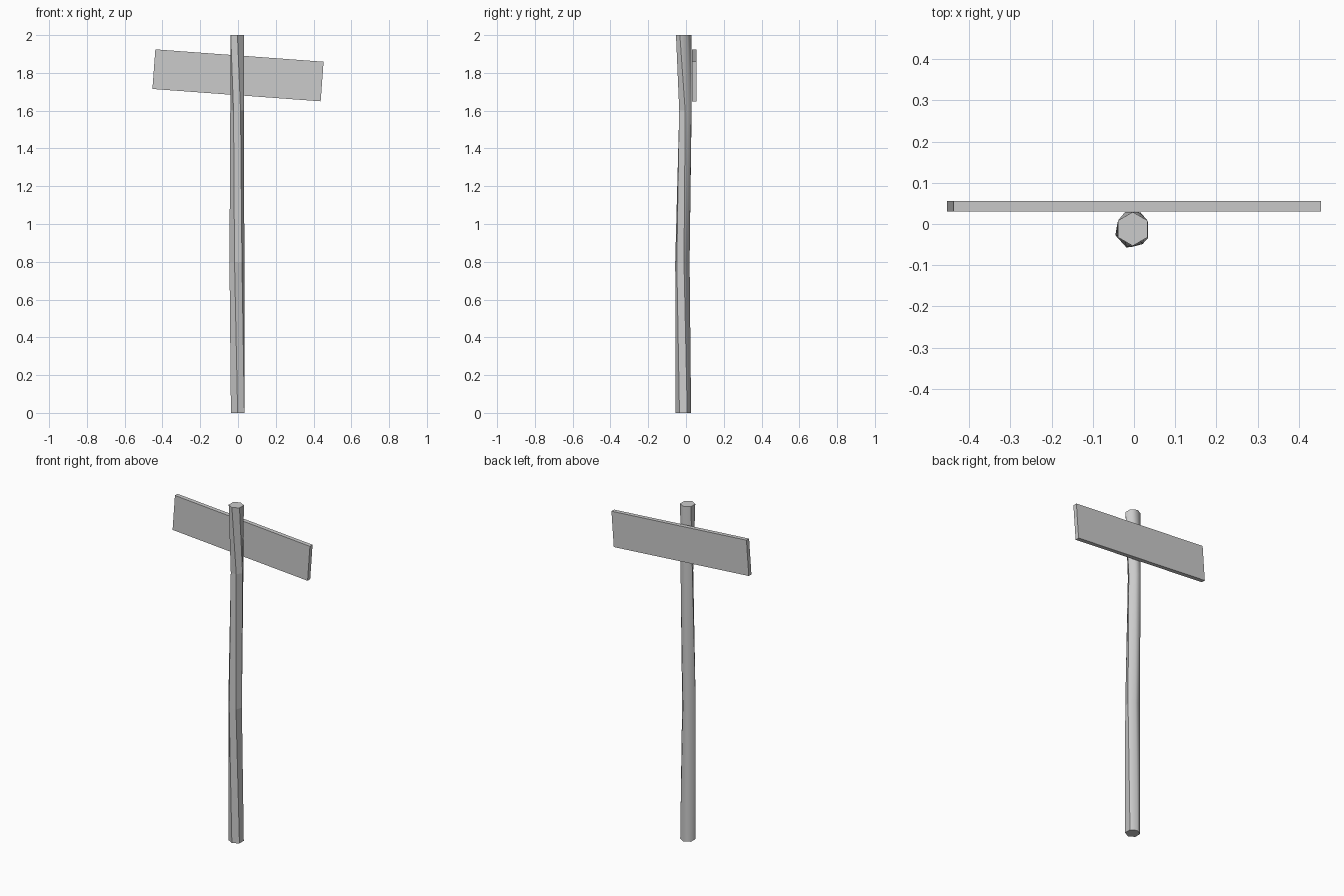
import bpy
import bmesh
from math import radians, cos, sin

cube = bpy.data.objects.get("Cube")
if cube:
    bpy.data.objects.remove(cube, do_unlink=True)

# One plain grey for everything
grey = bpy.data.materials.new("plain_grey")
grey.use_nodes = True
colour = (0.6, 0.6, 0.6, 1)
grey.diffuse_color = colour
grey.node_tree.nodes["Principled BSDF"].inputs["Base Color"].default_value = colour


def add_object(name, bm):
    bmesh.ops.recalc_face_normals(bm, faces=bm.faces)
    mesh = bpy.data.meshes.new(name)
    bm.to_mesh(mesh)
    bm.free()
    mesh.materials.append(grey)
    obj = bpy.data.objects.new(name, mesh)
    bpy.context.collection.objects.link(obj)
    return obj


# Crooked, slightly twisted six-sided post: height, centre x, centre y, radius, turn
SIDES = 6
sections = [
    (0.0, -0.002, -0.014, 0.041, -30),
    (0.8, -0.006, -0.019, 0.040, -48),
    (1.6, -0.004, -0.003, 0.037, -62),
    (2.0, -0.003, -0.012, 0.041, -90),
]
bm = bmesh.new()
rings = []
for z, cx, cy, radius, turn in sections:
    angles = [radians(turn + 360 * i / SIDES) for i in range(SIDES)]
    rings.append([bm.verts.new((cx + radius * cos(a), cy + radius * sin(a), z))
                  for a in angles])
for low, high in zip(rings, rings[1:]):
    for i in range(SIDES):
        j = (i + 1) % SIDES
        bm.faces.new((low[i], low[j], high[j], high[i]))
bm.faces.new(rings[0])
bm.faces.new(rings[-1])
bm.normal_update()
bmesh.ops.recalc_face_normals(bm, faces=bm.faces)
# Faceted at the front, rounded shading at the back
for face in bm.faces:
    face.smooth = face.normal.y > 0.1 and abs(face.normal.z) < 0.5
add_object("post", bm)

# Tilted sign board fixed behind the post
bm = bmesh.new()
bmesh.ops.create_cube(bm, size=1)
bmesh.ops.scale(bm, vec=(0.893, 0.025, 0.21), verts=bm.verts)
board = add_object("sign_board", bm)
board.location = (0, 0.043, 1.787)
board.rotation_euler.y = radians(4.2)
